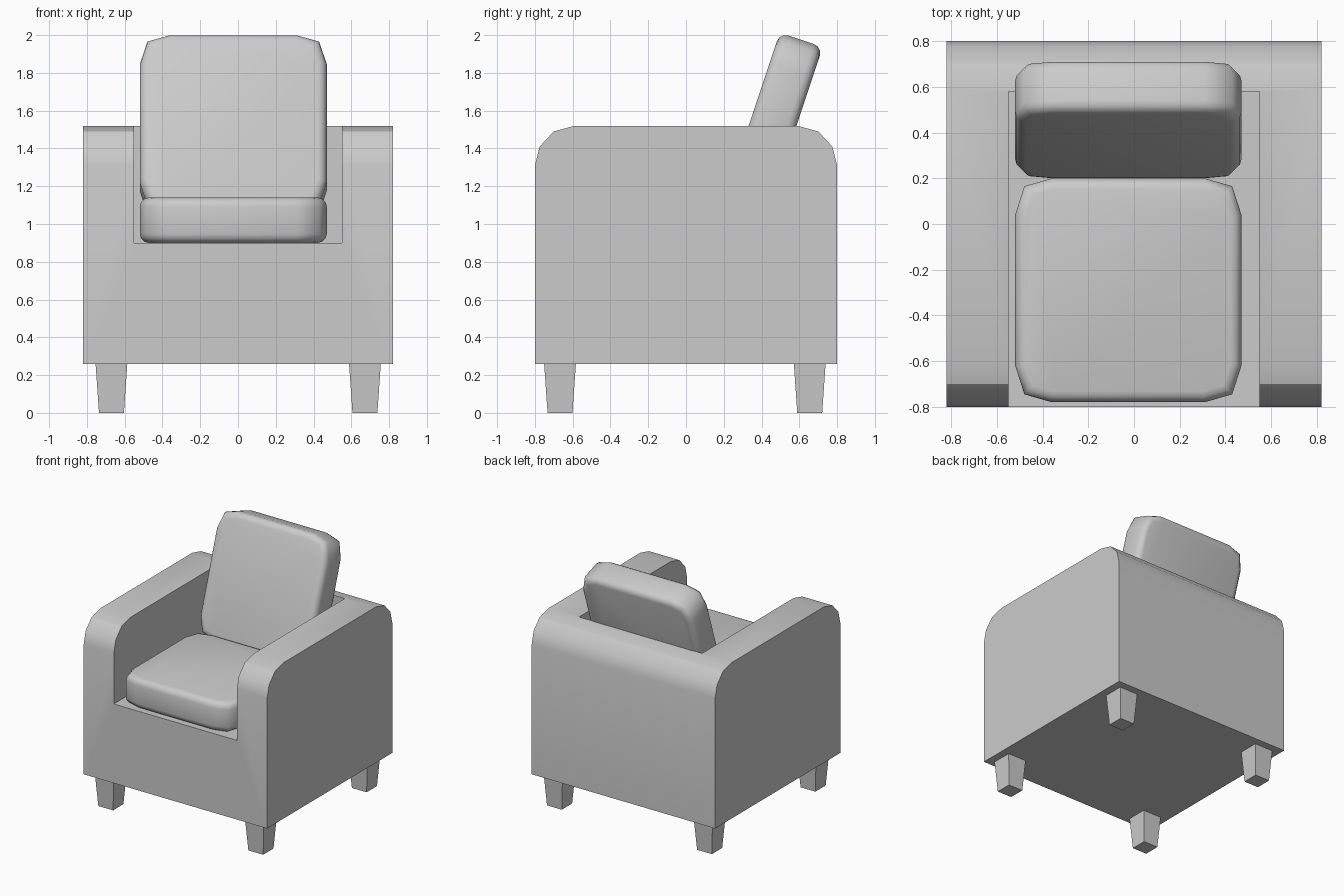
import bpy, bmesh, math

if "Cube" in bpy.data.objects:
    bpy.data.objects.remove(bpy.data.objects["Cube"])


def add_object(name, bm):
    bmesh.ops.recalc_face_normals(bm, faces=bm.faces[:])
    mesh = bpy.data.meshes.new(name)
    bm.to_mesh(mesh)
    bm.free()
    obj = bpy.data.objects.new(name, mesh)
    bpy.context.collection.objects.link(obj)
    return obj


def select_only(obj):
    bpy.ops.object.select_all(action='DESELECT')
    obj.select_set(True)
    bpy.context.view_layer.objects.active = obj


def extrude_outline(points, vec):
    bm = bmesh.new()
    face = bm.faces.new([bm.verts.new(p) for p in points])
    ext = bmesh.ops.extrude_face_region(bm, geom=[face], use_keep_orig=True)
    verts = [g for g in ext['geom'] if isinstance(g, bmesh.types.BMVert)]
    bmesh.ops.translate(bm, verts=verts, vec=vec)
    return bm


# Body: rounded side profile extruded across the width
half = [(0.80, 0.26), (0.80, 1.31), (0.775, 1.41), (0.70, 1.49), (0.59, 1.52)]
profile = half + [(-y, z) for y, z in reversed(half)]
body = add_object("armchair_body",
                  extrude_outline([(-0.82, y, z) for y, z in profile], (1.64, 0, 0)))

# Seat opening cut between the arms, leaving the back wall
opening = [(-0.55, -1.0, 0.9), (0.55, -1.0, 0.9), (0.55, 0.58, 0.9), (-0.55, 0.58, 0.9)]
cutter = add_object("seat_opening_cutter", extrude_outline(opening, (0, 0, 1.0)))
cutter.hide_render = True
select_only(body)
cut = body.modifiers.new("seat_opening", 'BOOLEAN')
cut.operation = 'DIFFERENCE'
cut.solver = 'EXACT'
cut.object = cutter
bpy.ops.object.modifier_apply(modifier=cut.name)
bpy.data.objects.remove(cutter)
bpy.ops.object.shade_smooth_by_angle(angle=math.radians(30))


# Cushions: clipped-corner pads with softened rims
def cushion(name, location, tilt):
    w, d, t = 0.495, 0.49, 0.12
    corner = [(w, d - 0.16), (w - 0.04, d - 0.035), (w - 0.16, d)]
    right = [(x, -y) for x, y in reversed(corner)] + corner
    outline = right + [(-x, y) for x, y in reversed(right)]
    bm = extrude_outline([(x, y, -t) for x, y in outline], (0, 0, 2 * t))
    rims = [e for e in bm.edges if abs(e.verts[0].co.z - e.verts[1].co.z) < 0.01]
    bmesh.ops.bevel(bm, geom=rims, offset=0.048, segments=3, profile=0.5, affect='EDGES')
    obj = add_object(name, bm)
    obj.location = location
    obj.rotation_euler.x = math.radians(tilt)
    select_only(obj)
    bpy.ops.object.shade_smooth()


cushion("seat_cushion", (-0.025, -0.29, 1.02), 0)
cushion("back_cushion", (-0.025, 0.455, 1.51), 71.6)

# Tapered feet
for row, cy in (("front", -0.667), ("back", 0.655)):
    for side, cx in (("left", -0.67), ("right", 0.672)):
        bm = bmesh.new()
        bmesh.ops.create_cube(bm, size=2)
        for v in bm.verts:
            r = 0.084 if v.co.z > 0 else 0.066
            v.co = (v.co.x * r + cx, v.co.y * r + cy, 0.26 if v.co.z > 0 else 0.0)
        add_object(f"{row}_{side}_leg", bm)
